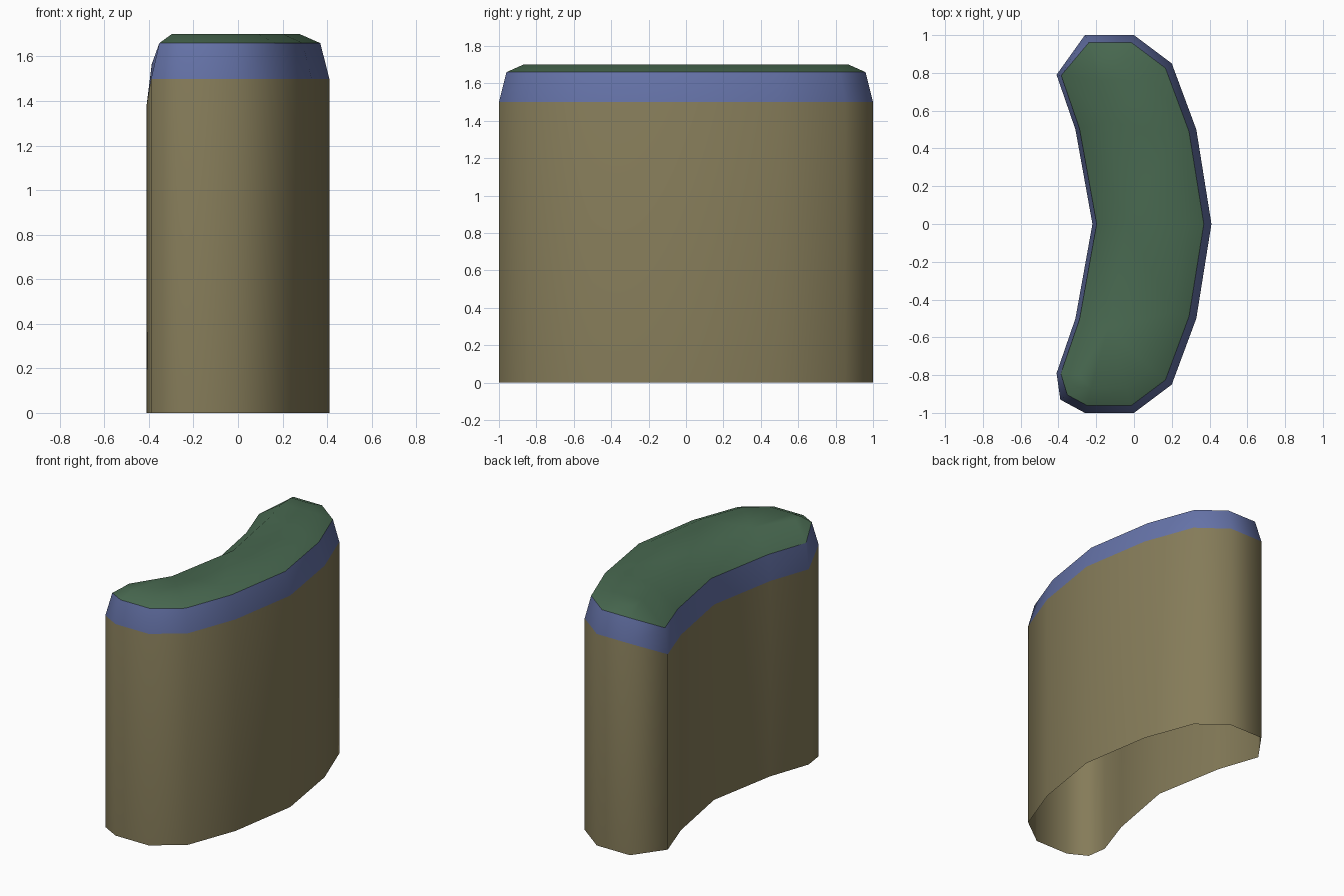
import bpy, bmesh
from mathutils import Vector

old = bpy.data.objects.get("Cube")
if old:
    bpy.data.objects.remove(old, do_unlink=True)


def make_material(name, rgb):
    mat = bpy.data.materials.new(name)
    mat.use_nodes = True
    mat.diffuse_color = (*rgb, 1)
    mat.node_tree.nodes["Principled BSDF"].inputs["Base Color"].default_value = (*rgb, 1)
    return mat


# Plan outline, counter-clockwise; last value is how far the crown insets
outer = [(-.39, -.93, .1), (-.26, -1, .13), (0, -1, .13), (.2, -.85, .13), (.33, -.5, .13),
         (.41, 0, .13), (.33, .5, .13), (.2, .85, .13), (0, 1, .13), (-.26, 1, .13)]
inner = [(-.41, .79, .2), (-.31, .5, .18), (-.22, 0, .18), (-.31, -.5, .18), (-.41, -.79, .11)]
outline = outer + inner
points = [Vector(p[:2]) for p in outline]


def inset(i, amount):
    """Mitred move of outline point i towards the inside."""
    p, count = points[i], len(points)
    a = (p - points[i - 1]).normalized()
    b = (points[(i + 1) % count] - p).normalized()
    na, nb = Vector((-a.y, a.x)), Vector((-b.y, b.x))
    return p + (na + nb) * amount / (1 + na.dot(nb))


bm = bmesh.new()
base, wall_top, trim_top, crown = [], [], [], []
for i, (x, y, crown_inset) in enumerate(outline):
    is_inner = i >= len(outer)
    levels = [(base, 0, 0),
              (wall_top, 0, 1.385 if is_inner else 1.5),
              (trim_top, .022 if is_inner else .04, 1.565 if is_inner else 1.66),
              (crown, crown_inset, 1.7)]
    for ring, amount, z in levels:
        ring.append(bm.verts.new((*inset(i, amount), z)))

# Open-bottomed wall, sloping trim band and domed top
rings = [base, wall_top, trim_top, crown]
for band, (low, high) in enumerate(zip(rings, rings[1:])):
    for i in range(len(low)):
        j = (i + 1) % len(low)
        face = bm.faces.new((low[i], low[j], high[j], high[i]))
        face.material_index = band
cap = bm.faces.new(crown)
cap.material_index = 2
bmesh.ops.triangulate(bm, faces=[cap])

# Smooth everywhere except the rim between trim and top
for face in bm.faces:
    face.smooth = True
for i, v in enumerate(trim_top):
    bm.edges.get((trim_top[i - 1], v)).smooth = False

mesh = bpy.data.meshes.new("curved_block")
bm.to_mesh(mesh)
bm.free()
for name, rgb in (("olive brown wall", (.235, .2, .1)),
                  ("slate blue trim", (.13, .17, .39)),
                  ("dark green top", (.065, .14, .08))):
    mesh.materials.append(make_material(name, rgb))
block = bpy.data.objects.new("curved_block", mesh)
bpy.context.collection.objects.link(block)
